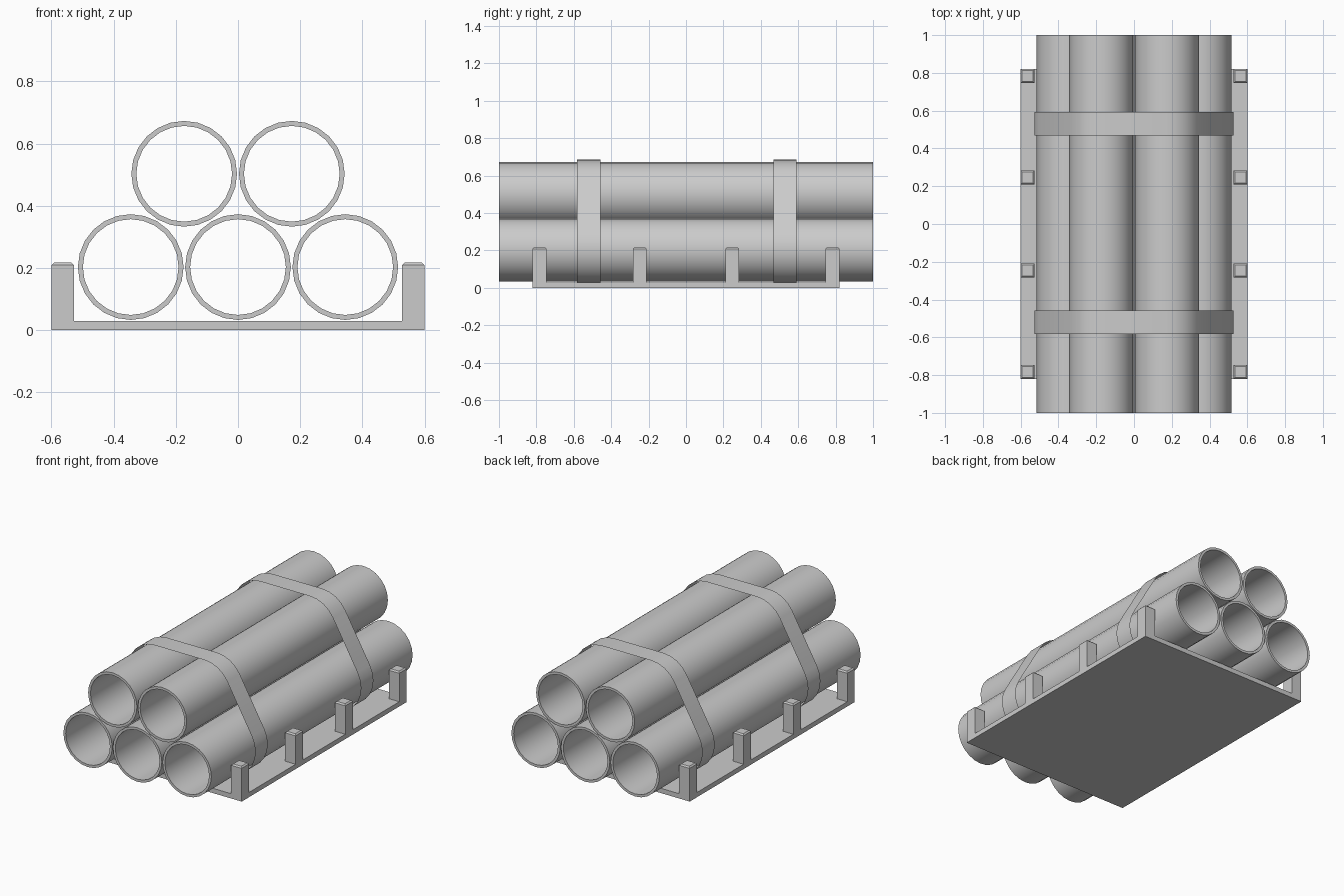
import bpy, bmesh
from math import sin, cos, pi, radians

if "Cube" in bpy.data.objects:
    bpy.data.objects.remove(bpy.data.objects["Cube"])

SIDES = 24
R_OUT, R_IN = 0.17, 0.154
STRAP_R = 0.183
LOW_Z, HIGH_Z = 0.203, 0.503
CENTERS = [(-0.345, LOW_Z), (0, LOW_Z), (0.345, LOW_Z), (-0.173, HIGH_Z), (0.173, HIGH_Z)]


def finish(name, bm, smooth=False):
    mesh = bpy.data.meshes.new(name)
    bm.to_mesh(mesh)
    bm.free()
    ob = bpy.data.objects.new(name, mesh)
    bpy.context.collection.objects.link(ob)
    if smooth:
        bpy.ops.object.select_all(action='DESELECT')
        ob.select_set(True)
        bpy.context.view_layer.objects.active = ob
        bpy.ops.object.shade_smooth_by_angle(angle=radians(35))
    return ob


def box(name, lo, hi, top_bevel=0):
    bm = bmesh.new()
    bmesh.ops.create_cube(bm, size=1)
    for v in bm.verts:
        v.co = [(a + b) / 2 + c * (b - a) for a, b, c in zip(lo, hi, v.co)]
    if top_bevel:
        top = [e for e in bm.edges if all(v.co.z > hi[2] - 1e-5 for v in e.verts)]
        bmesh.ops.bevel(bm, geom=top, offset=top_bevel, segments=1, affect='EDGES')
    return finish(name, bm)


def pipe(name, cx, cz):
    # outer and inner rings joined into a hollow tube
    bm = bmesh.new()
    rings = [[bm.verts.new((cx + r * cos(2 * pi * i / SIDES), y, cz + r * sin(2 * pi * i / SIDES)))
              for i in range(SIDES)]
             for r, y in ((R_OUT, -1), (R_OUT, 1), (R_IN, 1), (R_IN, -1))]
    for k in range(4):
        a, b = rings[k], rings[(k + 1) % 4]
        for i in range(SIDES):
            j = (i + 1) % SIDES
            bm.faces.new((a[i], b[i], b[j], a[j]))
    bmesh.ops.recalc_face_normals(bm, faces=bm.faces)
    return finish(name, bm, True)


def arc(cx, cz, start, end, steps):
    for i in range(steps + 1):
        a = radians(start + (end - start) * i / steps)
        yield cx + STRAP_R * cos(a), cz + STRAP_R * sin(a)


def strap(name, y0, y1):
    # thin band wrapped around the four outer pipes
    path = [*arc(0.345, LOW_Z, -90, 30, 8), *arc(0.173, HIGH_Z, 30, 90, 4),
            *arc(-0.173, HIGH_Z, 90, 150, 4), *arc(-0.345, LOW_Z, 150, 270, 8)]
    bm = bmesh.new()
    a = [bm.verts.new((x, y0, z)) for x, z in path]
    b = [bm.verts.new((x, y1, z)) for x, z in path]
    for i in range(len(path)):
        j = (i + 1) % len(path)
        bm.faces.new((a[j], b[j], b[i], a[i]))
    for f in bm.faces:
        f.normal_update()
    # face outward: the topmost face must look up
    if max(bm.faces, key=lambda f: f.calc_center_median().z).normal.z < 0:
        bmesh.ops.reverse_faces(bm, faces=bm.faces)
    return finish(name, bm, True)


# pallet base
box("base_plate", (-0.6, -0.82, 0), (0.6, 0.82, 0.03))

# side posts
for side, x0 in (("left", -0.6), ("right", 0.527)):
    for n, y in enumerate((-0.783, -0.247, 0.247, 0.783)):
        box(f"{side}_post_{n + 1}", (x0, y - 0.037, 0.03), (x0 + 0.073, y + 0.037, 0.217), 0.008)

# stacked pipes
for n, (cx, cz) in enumerate(CENTERS):
    pipe(f"pipe_{n + 1}", cx, cz)

# binding straps
strap("front_strap", -0.582, -0.458)
strap("back_strap", 0.468, 0.592)
